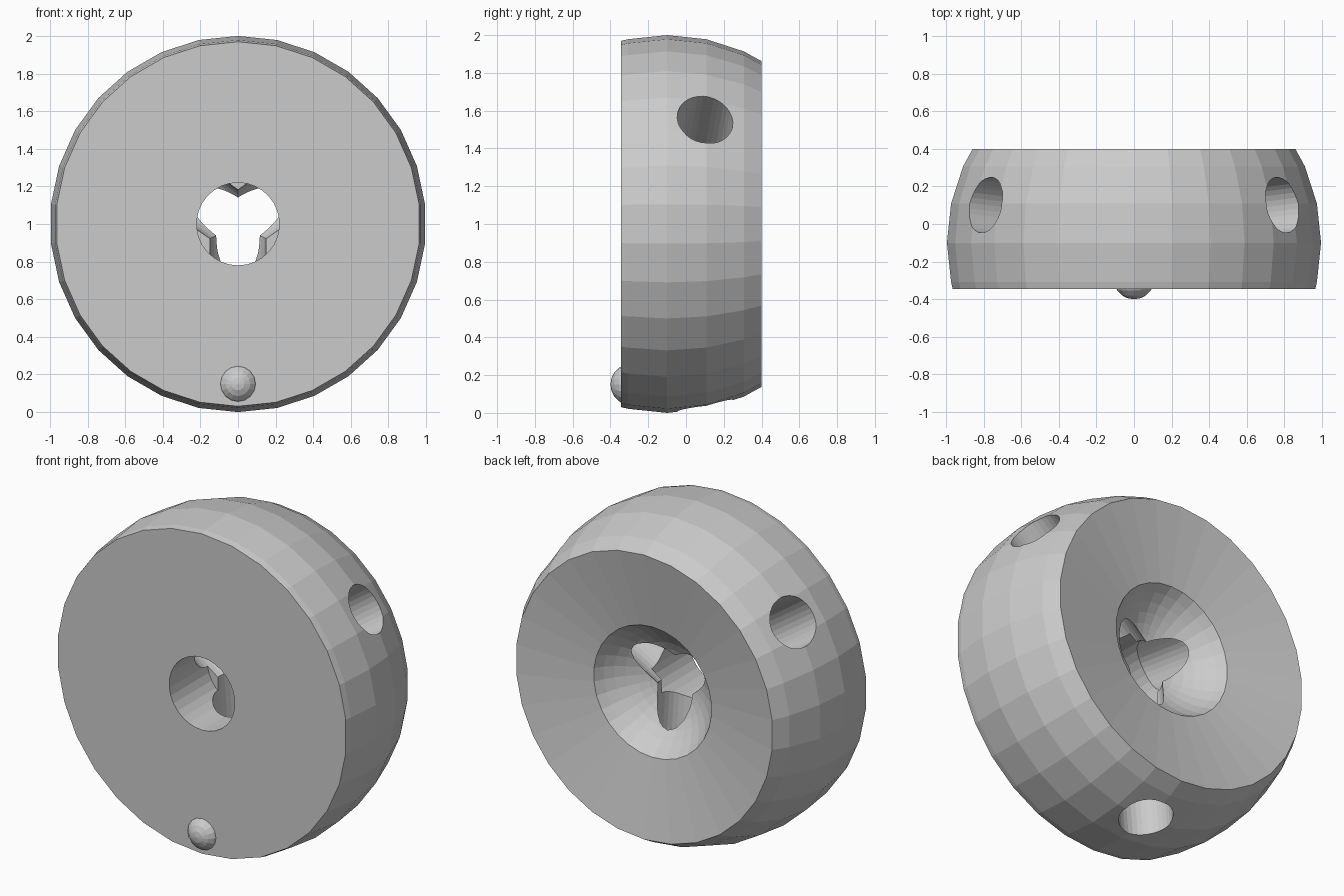
import bpy, bmesh, math
from mathutils import Vector, Matrix

if "Cube" in bpy.data.objects:
    bpy.data.objects.remove(bpy.data.objects["Cube"])

grey = bpy.data.materials.new("plain_grey")
grey.diffuse_color = (0.6, 0.6, 0.6, 1)
grey.use_nodes = True
grey.node_tree.nodes["Principled BSDF"].inputs["Base Color"].default_value = grey.diffuse_color
CENTRE = Vector((0, 0, 1))


def make_object(name, bm, cutter=False):
    bmesh.ops.recalc_face_normals(bm, faces=bm.faces)
    mesh = bpy.data.meshes.new(name)
    bm.to_mesh(mesh)
    bm.free()
    mesh.materials.append(grey)
    ob = bpy.data.objects.new(name, mesh)
    bpy.context.collection.objects.link(ob)
    if cutter:
        ob.hide_render = True
        ob.hide_viewport = True
    return ob


def lathe(profile, segments):
    """Revolve (radius, y) points around the y axis through CENTRE."""
    bm = bmesh.new()
    rings = []
    for r, y in profile:
        n = 1 if r < 1e-6 else segments
        rings.append([bm.verts.new(CENTRE + Vector((
            r * math.sin(2 * math.pi * i / segments), y,
            r * math.cos(2 * math.pi * i / segments)))) for i in range(n)])
    for a, b in zip(rings, rings[1:]):
        for i in range(segments):
            j = (i + 1) % segments
            quad = [a[i % len(a)], a[j % len(a)], b[j % len(b)], b[i % len(b)]]
            bm.faces.new(list(dict.fromkeys(quad)))
    return bm


# body: faceted ball slice with front bore, shallow back cone and round pocket
profile = [(0, 0.02), (0.22, 0.02), (0.22, -0.345), (0.969, -0.345)]
for deg in (-12, 0, 12, 24):
    a = math.radians(deg)
    profile.append((math.cos(a), -0.1 + math.sin(a)))
profile.append((0.862, 0.40))
R, c = 0.445, 0.525
rim = math.asin(0.395 / R)
for k in range(8, -1, -1):
    a = rim * k / 8
    profile.append((R * math.sin(a), c - R * math.cos(a)))
body = make_object("ball_slice_body", lathe(profile, 30))

# three slightly tilted round holes running from the rim to the middle
for i, deg in enumerate((35, 145, 270)):
    a = math.radians(deg)
    d = Vector((math.cos(a), 0.105, math.sin(a))).normalized()
    bm = bmesh.new()
    length = 1.3
    mat = Matrix.Translation(CENTRE + d * (length / 2 - 0.05)) @ \
        d.to_track_quat('Z', 'Y').to_matrix().to_4x4()
    bmesh.ops.create_cone(bm, cap_ends=True, segments=32, radius1=0.15,
                          radius2=0.15, depth=length, matrix=mat)
    cutter = make_object("hole_cutter_%d" % i, bm, cutter=True)
    mod = body.modifiers.new("hole_%d" % i, 'BOOLEAN')
    mod.operation = 'DIFFERENCE'
    mod.solver = 'EXACT'
    mod.object = cutter

# small round marker bump on the front
bm = bmesh.new()
bmesh.ops.create_uvsphere(
    bm, u_segments=16, v_segments=10, radius=0.11,
    matrix=Matrix.Translation((0, -0.29, 0.15)) @ Matrix.Rotation(math.pi / 2, 4, 'X'))
make_object("marker_bump", bm)
